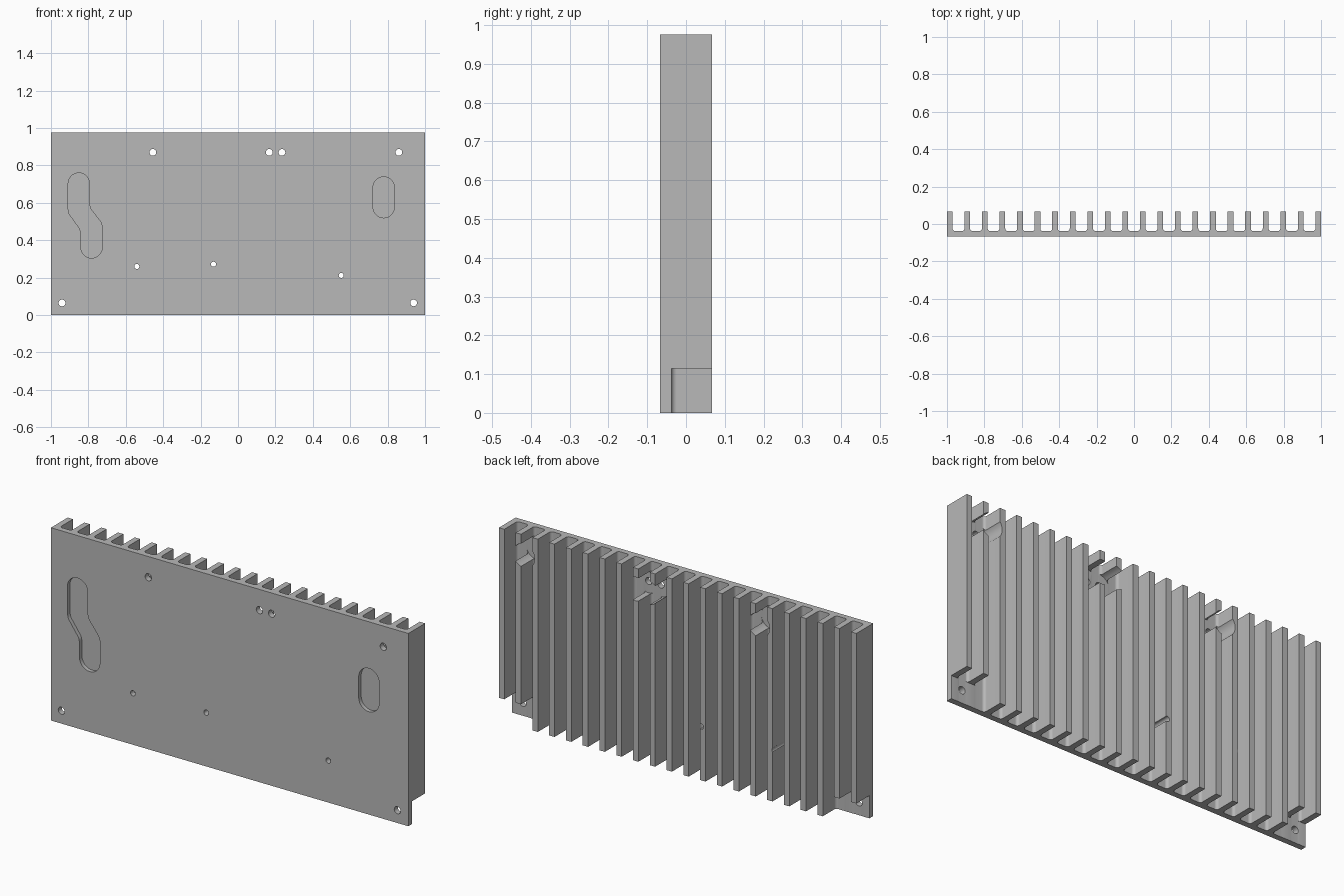
import bpy
import bmesh
from math import sin, cos, pi, radians

cube = bpy.data.objects.get("Cube")
if cube:
    bpy.data.objects.remove(cube)

HEIGHT = 0.975
FRONT, FLOOR, BACK = -0.067, -0.038, 0.067   # plate front, groove floor, fin tips
FINS, FIN_W = 22, 0.03
PITCH = (2 - FIN_W) / (FINS - 1)

metal = bpy.data.materials.new("grey aluminium")
metal.use_nodes = True
metal.diffuse_color = (0.48, 0.48, 0.48, 1)
metal.node_tree.nodes["Principled BSDF"].inputs["Base Color"].default_value = (0.48, 0.48, 0.48, 1)


def arc(cx, cy, r, start, end, steps):
    """Points along a circular arc, angles in degrees."""
    angles = [radians(start + (end - start) * i / steps) for i in range(steps + 1)]
    return [(cx + r * cos(a), cy + r * sin(a)) for a in angles]


def prism(name, points, direction):
    """Extrude a closed outline of 3D points along a direction."""
    bm = bmesh.new()
    face = bm.faces.new([bm.verts.new(p) for p in points])
    result = bmesh.ops.extrude_face_region(bm, geom=[face])
    moved = [v for v in result["geom"] if isinstance(v, bmesh.types.BMVert)]
    bmesh.ops.translate(bm, verts=moved, vec=direction)
    bmesh.ops.recalc_face_normals(bm, faces=bm.faces)
    mesh = bpy.data.meshes.new(name)
    bm.to_mesh(mesh)
    bm.free()
    mesh.materials.append(metal)
    obj = bpy.data.objects.new(name, mesh)
    bpy.context.collection.objects.link(obj)
    return obj


# Extruded finned section with rounded groove roots
R = 0.014
section = [(1, FRONT), (-1, FRONT), (-1, BACK)]
for i in range(FINS - 1):
    left = -1 + i * PITCH + FIN_W
    right = left + PITCH - FIN_W
    section += [(left, BACK)]
    section += arc(left + R, FLOOR + R, R, 180, 270, 5)
    section += arc(right - R, FLOOR + R, R, 270, 360, 5)
    section += [(right, BACK)]
section += [(1, BACK)]
heat_sink = prism("heat_sink", [(x, y, 0) for x, y in section], (0, 0, HEIGHT))
bpy.context.view_layer.objects.active = heat_sink
heat_sink.select_set(True)


def cut(outline, y0, y1):
    """Remove an xz outline between two depths."""
    cutter = prism("cutter", [(x, y0, z) for x, z in outline], (0, y1 - y0, 0))
    cutter.hide_render = True
    mod = heat_sink.modifiers.new("cut", "BOOLEAN")
    mod.operation = "DIFFERENCE"
    mod.solver = "EXACT"
    mod.object = cutter
    bpy.ops.object.modifier_apply(modifier=mod.name)
    bpy.data.objects.remove(cutter)


def circle(x, z, r, steps=24):
    return arc(x, z, r, 0, 360, steps)[:-1]


# Cleared bottom corners, two fins on each side
for side in (-1, 1):
    a, b = side * 0.855, side * 1.05
    cut([(a, -0.05), (b, -0.05), (b, 0.115), (a, 0.115)], FLOOR + 0.0005, 0.1)

# Upper mounting holes with screw head clearance through the fins
for x in (-0.455, 0.167, 0.235, 0.86):
    cut(circle(x, 0.87, 0.06, 32), FLOOR + 0.0005, 0.1)
    cut(circle(x, 0.87, 0.018), -0.1, 0.1)

# Lower corner mounting holes
for x in (-0.941, 0.939):
    cut(circle(x, 0.065, 0.018), -0.1, 0.1)

# Small holes, grooving any fin in their way
for x, z in ((-0.541, 0.26), (-0.131, 0.272), (0.552, 0.212)):
    cut(circle(x, z, 0.0135), -0.1, 0.1)

# Shallow front pockets: a straight slot and a cranked slot
S = 0.057
POCKET = FRONT + 0.02
cut(arc(0.779, 0.682, S, 0, 180, 14) + arc(0.779, 0.577, S, 180, 360, 14), -0.1, POCKET)

cranked = arc(-0.851, 0.703, S, 0, 180, 14)
cranked += [(-0.908, 0.565), (-0.902, 0.54), (-0.846, 0.462), (-0.84, 0.44)]
cranked += arc(-0.783, 0.362, S, 180, 360, 14)
cranked += [(-0.726, 0.475), (-0.733, 0.497), (-0.788, 0.568), (-0.794, 0.588)]
cut(cranked, -0.1, POCKET)

# Smooth the rounded surfaces while keeping broad faces flat
bpy.ops.object.shade_smooth_by_angle(angle=radians(25))
weighted = heat_sink.modifiers.new("flat_faces", "WEIGHTED_NORMAL")
weighted.keep_sharp = True
